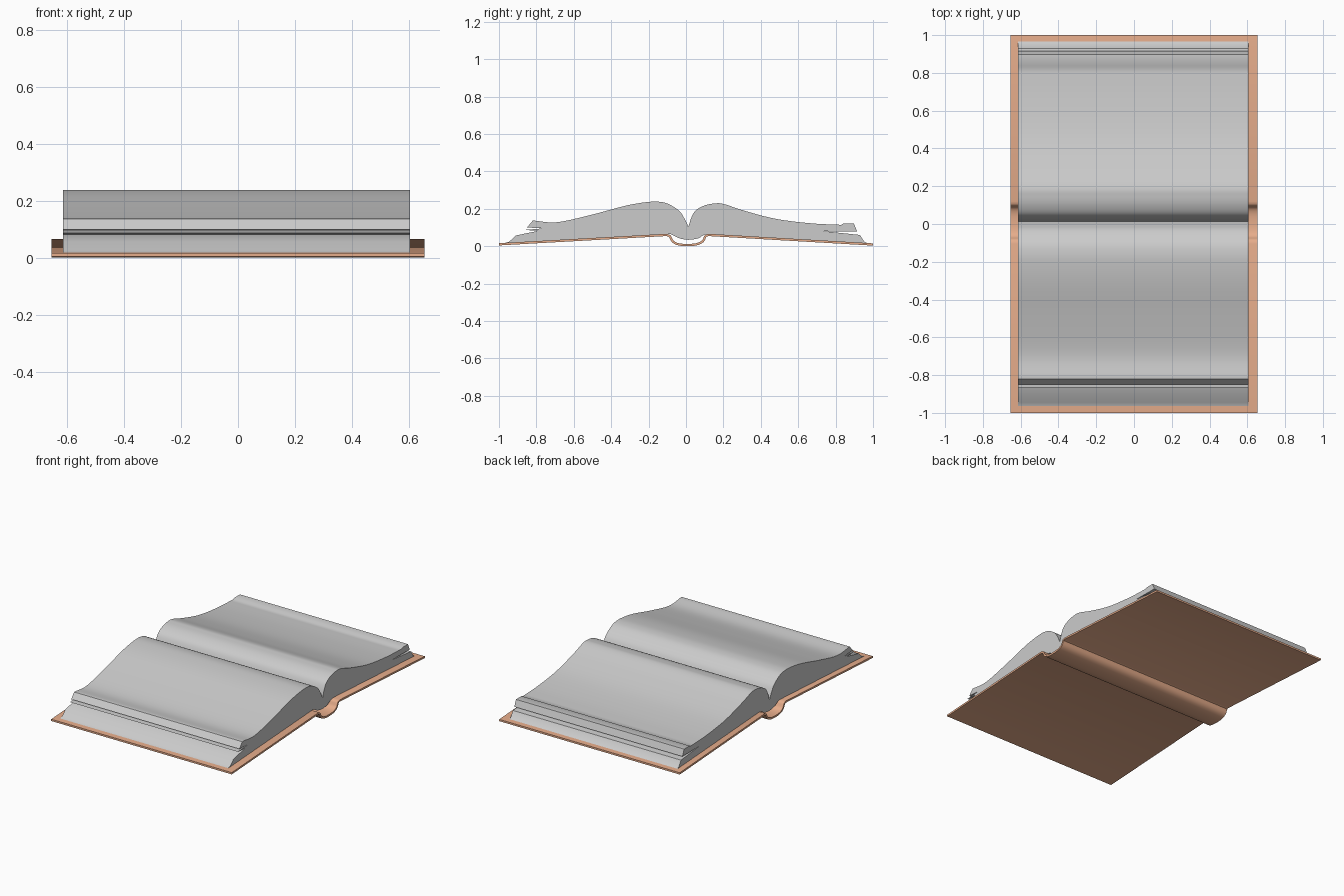
import bpy, bmesh
from mathutils import Vector

if "Cube" in bpy.data.objects:
    bpy.data.objects.remove(bpy.data.objects["Cube"])


def smooth_curve(pts, steps=5):
    """Catmull-Rom curve through the given (y, z) points."""
    p = [Vector(q) for q in pts]
    p = [2 * p[0] - p[1]] + p + [2 * p[-1] - p[-2]]
    out = []
    for a, b, c, d in zip(p, p[1:], p[2:], p[3:]):
        for i in range(steps):
            t = i / steps
            out.append(0.5 * (2 * b + (c - a) * t + (2 * a - 5 * b + 4 * c - d) * t * t
                              + (3 * b - a - 3 * c + d) * t ** 3))
    return out + [p[-2]]


def extrude_profile(name, profile, x0, x1, material=None):
    """Closed (y, z) outline swept along x."""
    bm = bmesh.new()
    face = bm.faces.new([bm.verts.new((x0, y, z)) for y, z in profile])
    ext = bmesh.ops.extrude_face_region(bm, geom=[face])
    verts = [g for g in ext["geom"] if isinstance(g, bmesh.types.BMVert)]
    bmesh.ops.translate(bm, verts=verts, vec=(x1 - x0, 0, 0))
    bmesh.ops.recalc_face_normals(bm, faces=bm.faces)
    mesh = bpy.data.meshes.new(name)
    bm.to_mesh(mesh)
    bm.free()
    obj = bpy.data.objects.new(name, mesh)
    bpy.context.collection.objects.link(obj)
    if material:
        mesh.materials.append(material)
    bpy.ops.object.select_all(action='DESELECT')
    obj.select_set(True)
    bpy.context.view_layer.objects.active = obj
    bpy.ops.object.shade_smooth_by_angle(angle=0.6)
    return obj


def thicken(line, t):
    """Outline of a strip lying a thickness t below an open line."""
    under = []
    for i, p in enumerate(line):
        d = (line[min(i + 1, len(line) - 1)] - line[max(i - 1, 0)]).normalized()
        under.append(p + Vector((d.y, -d.x)) * t)
    under[0].x, under[-1].x = line[0].x, line[-1].x
    return line + under[::-1]


leather = bpy.data.materials.new("leather")
leather.diffuse_color = (0.8, 0.42, 0.26, 1)
leather.use_nodes = True
leather.node_tree.nodes["Principled BSDF"].inputs["Base Color"].default_value = leather.diffuse_color

# Cover: two sloping boards joined by a rounded spine trough
spine = smooth_curve([(-0.105, 0.066), (-0.083, 0.058), (-0.065, 0.028), (-0.035, 0.015),
                      (0.01, 0.012), (0.055, 0.016), (0.085, 0.03), (0.1, 0.058), (0.12, 0.066)], 3)
cover_line = [Vector((-1, 0.016))] + spine + [Vector((1, 0.015))]
extrude_profile("cover", thicken(cover_line, 0.012), -0.655, 0.655, leather)

# Page block: layered fore edges with slits, two bulging leaves and a gutter
left_edge = [(-0.968, 0.017), (-0.945, 0.024), (-0.91, 0.057), (-0.79, 0.082),
             (-0.865, 0.087), (-0.76, 0.095), (-0.85, 0.1), (-0.82, 0.136)]
left_leaf = smooth_curve([(-0.815, 0.137), (-0.69, 0.128), (-0.505, 0.168), (-0.32, 0.217),
                          (-0.205, 0.236), (-0.14, 0.237), (-0.09, 0.224), (-0.035, 0.187),
                          (-0.008, 0.147), (0.013, 0.104)])
right_leaf = smooth_curve([(0.013, 0.104), (0.03, 0.156), (0.055, 0.194), (0.1, 0.218),
                           (0.15, 0.228), (0.2, 0.226), (0.31, 0.19), (0.48, 0.146),
                           (0.67, 0.122), (0.83, 0.114)])[1:]
right_edge = [(0.84, 0.12), (0.898, 0.12), (0.915, 0.078), (0.735, 0.08),
              (0.93, 0.06), (0.952, 0.025), (0.968, 0.016)]
underside = smooth_curve([(0.12, 0.065), (0.095, 0.06), (0.065, 0.042), (0.01, 0.034),
                          (-0.04, 0.044), (-0.08, 0.064), (-0.105, 0.066)], 3)
extrude_profile("pages", left_edge + left_leaf + right_leaf + right_edge + underside,
                -0.615, 0.605)
